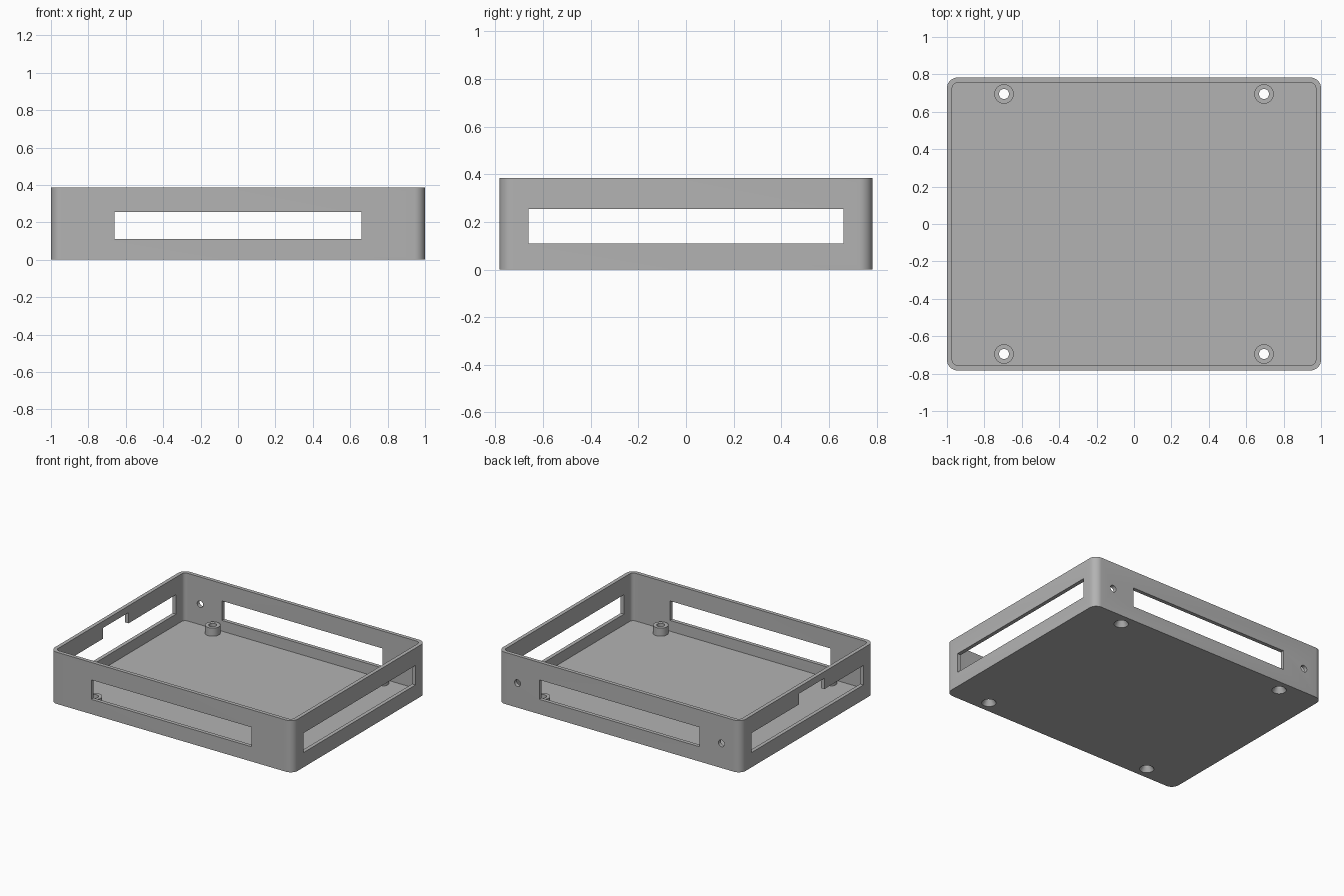
import bpy
import bmesh
from math import radians
from mathutils import Matrix

HALF_X, HALF_Y, HEIGHT = 1.0, 0.783, 0.385
WALL, FLOOR = 0.028, 0.03
BOSS, BOSS_TOP = 0.695, 0.09
SLOT_LOW, SLOT_HIGH, SLOT_HALF = 0.11, 0.255, 0.66

old = bpy.data.objects.get("Cube")
if old:
    bpy.data.objects.remove(old, do_unlink=True)

grey = bpy.data.materials.new("mid_grey")
grey.use_nodes = True
grey.diffuse_color = (0.45, 0.45, 0.45, 1)
grey.node_tree.nodes["Principled BSDF"].inputs["Base Color"].default_value = grey.diffuse_color


def finish(name, bm):
    mesh = bpy.data.meshes.new(name)
    bm.to_mesh(mesh)
    bm.free()
    mesh.materials.append(grey)
    obj = bpy.data.objects.new(name, mesh)
    bpy.context.collection.objects.link(obj)
    return obj


def box(name, low, high, radius=0):
    """Box between two corners, with optionally rounded upright edges."""
    bm = bmesh.new()
    bmesh.ops.create_cube(bm, size=1)
    for v in bm.verts:
        v.co = [a if c < 0 else b for c, a, b in zip(v.co, low, high)]
    if radius:
        upright = [e for e in bm.edges if abs(e.verts[0].co.z - e.verts[1].co.z) > 0.01]
        bmesh.ops.bevel(bm, geom=upright, offset=radius, segments=8,
                        profile=0.5, affect='EDGES')
    return finish(name, bm)


def cylinder(name, centre, r_low, r_high, depth, along_y=False):
    bm = bmesh.new()
    matrix = Matrix.Translation(centre)
    if along_y:
        matrix = matrix @ Matrix.Rotation(radians(90), 4, 'X')
    bmesh.ops.create_cone(bm, cap_ends=True, segments=32, radius1=r_low,
                          radius2=r_high, depth=depth, matrix=matrix)
    return finish(name, bm)


def combine(target, tool, operation):
    mod = target.modifiers.new(tool.name, 'BOOLEAN')
    mod.operation = operation
    mod.solver = 'EXACT'
    mod.object = tool
    bpy.context.view_layer.objects.active = target
    bpy.ops.object.modifier_apply(modifier=mod.name)
    bpy.data.objects.remove(tool, do_unlink=True)


# Open tray with rounded corners
tray = box("enclosure_tray", (-HALF_X, -HALF_Y, 0), (HALF_X, HALF_Y, HEIGHT), 0.057)
inner_x, inner_y = HALF_X - WALL, HALF_Y - WALL
combine(tray, box("cavity", (-inner_x, -inner_y, FLOOR), (inner_x, inner_y, 1), 0.029), 'DIFFERENCE')

# Long slots through the opposite walls
combine(tray, box("long_slot", (-SLOT_HALF, -2, SLOT_LOW), (SLOT_HALF, 2, SLOT_HIGH)), 'DIFFERENCE')
combine(tray, box("side_slot", (-2, -SLOT_HALF, SLOT_LOW), (2, SLOT_HALF, SLOT_HIGH)), 'DIFFERENCE')

# Raised notch over the slot in one side wall
combine(tray, box("notch", (-2, -0.2, SLOT_LOW + 0.05), (-0.9, 0.1, 0.335)), 'DIFFERENCE')

# Mounting bosses with countersunk screw holes
for x in (-BOSS, BOSS):
    for y in (-BOSS, BOSS):
        combine(tray, cylinder("boss", (x, y, (BOSS_TOP + 0.01) / 2), 0.052, 0.052,
                               BOSS_TOP - 0.01), 'UNION')
        combine(tray, cylinder("screw_hole", (x, y, 0), 0.027, 0.027, 0.4), 'DIFFERENCE')
        combine(tray, cylinder("countersink", (x, y, 0.015), 0.055, 0.025, 0.05), 'DIFFERENCE')

# Round holes in the back wall
for x in (-0.84, 0.84):
    combine(tray, cylinder("back_hole", (x, HALF_Y, 0.183), 0.025, 0.025, 0.2, True), 'DIFFERENCE')

bpy.ops.object.select_all(action='DESELECT')
tray.select_set(True)
bpy.context.view_layer.objects.active = tray
bpy.ops.object.shade_smooth_by_angle(angle=radians(30))
